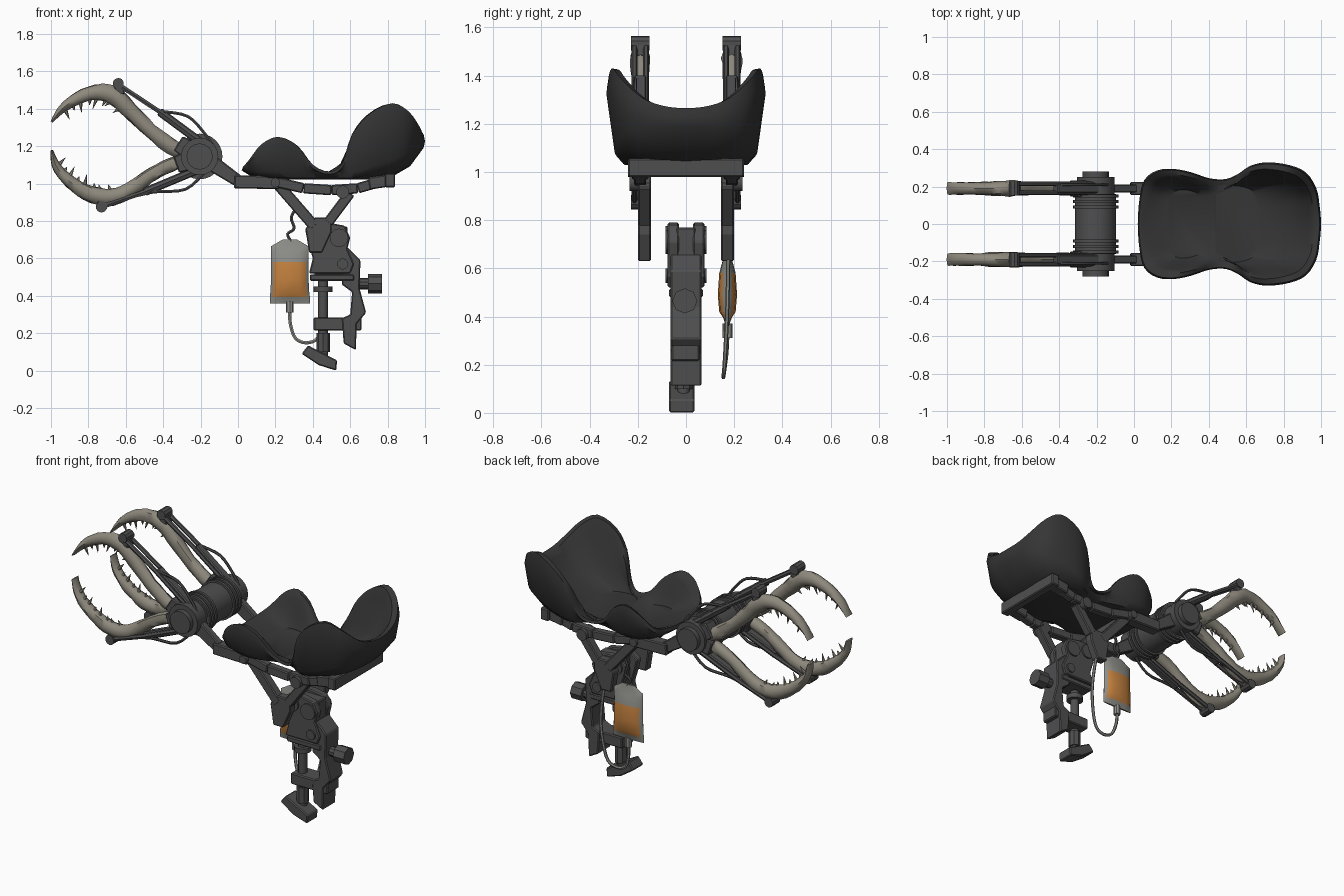
import bpy, bmesh, math, random
from mathutils import Vector, Matrix

if "Cube" in bpy.data.objects:
    bpy.data.objects.remove(bpy.data.objects["Cube"])
random.seed(4)

def material(name, c):
    m = bpy.data.materials.new(name)
    m.diffuse_color = (*c, 1)
    m.use_nodes = True
    m.node_tree.nodes["Principled BSDF"].inputs["Base Color"].default_value = m.diffuse_color
    return m

SEAT = material("seat_black", (0.036, 0.036, 0.037))
METAL = material("dark_metal", (0.078, 0.078, 0.081))
BONE = material("bone", (0.27, 0.25, 0.205))
CLEAR = material("bag_grey", (0.27, 0.27, 0.25))
FLUID = material("orange_fluid", (0.55, 0.22, 0.05))

def finish(name, bm, mats, smooth=None, bevel=0):
    bmesh.ops.recalc_face_normals(bm, faces=bm.faces)
    me = bpy.data.meshes.new(name)
    bm.to_mesh(me)
    bm.free()
    for m in mats:
        me.materials.append(m)
    if smooth:
        for p in me.polygons:
            p.use_smooth = True
        me.set_sharp_from_angle(angle=math.radians(smooth))
    ob = bpy.data.objects.new(name, me)
    bpy.context.collection.objects.link(ob)
    if bevel:
        b = ob.modifiers.new("bevel", 'BEVEL')
        b.width, b.segments = bevel, 1
    return ob

def loft(name, rings, mats, rule=None, smooth=40):
    bm = bmesh.new()
    vs = [[bm.verts.new(p) for p in r] for r in rings]
    n = len(vs[0])
    for a, b in zip(vs, vs[1:]):
        for i in range(n):
            bm.faces.new((a[i], a[(i + 1) % n], b[(i + 1) % n], b[i]))
    bm.faces.new(vs[0])
    bm.faces.new(vs[-1])
    if rule:
        for f in bm.faces:
            f.material_index = rule(f.calc_center_median())
    return finish(name, bm, mats, smooth)

def prism(name, pts, y0, y1, mat=METAL, bevel=0.006):
    bm = bmesh.new()
    a = [bm.verts.new((x, y0, z)) for x, z in pts]
    b = [bm.verts.new((x, y1, z)) for x, z in pts]
    n = len(pts)
    bm.faces.new(a)
    bm.faces.new(b)
    for i in range(n):
        bm.faces.new((a[i], a[(i + 1) % n], b[(i + 1) % n], b[i]))
    return finish(name, bm, [mat], None, bevel)

def box(name, x0, x1, z0, z1, y0, y1, mat=METAL):
    return prism(name, [(x0, z0), (x1, z0), (x1, z1), (x0, z1)], y0, y1, mat)

def bar(name, p, q, h, y, w, h2=None, mat=METAL):
    p, q = Vector(p), Vector(q)
    d = (q - p).normalized()
    n = Vector((-d.y, d.x)) / 2
    h2 = h2 or h
    return prism(name, [p + n * h, q + n * h2, q - n * h2, p - n * h], y - w / 2, y + w / 2, mat)

def cyl(name, p, q, r, r2=None, n=16, mat=METAL):
    p, q = Vector(p), Vector(q)
    M = Matrix.Translation((p + q) / 2) @ (q - p).to_track_quat('Z', 'Y').to_matrix().to_4x4()
    bm = bmesh.new()
    bmesh.ops.create_cone(bm, cap_ends=True, segments=n, radius1=r,
                          radius2=r if r2 is None else r2, depth=(q - p).length, matrix=M)
    return finish(name, bm, [mat], 35)

def spline(pts, k, closed=False):
    pts = [Vector(p) for p in pts]
    n = len(pts)
    g = (lambda i: pts[i % n]) if closed else (lambda i: pts[max(0, min(n - 1, i))])
    out = []
    for i in range(n if closed else n - 1):
        a, b, c, d = g(i - 1), g(i), g(i + 1), g(i + 2)
        for j in range(k):
            t = j / k
            out.append(0.5 * (2 * b + (c - a) * t + (2 * a - 5 * b + 4 * c - d) * t * t
                              + (3 * b - a - 3 * c + d) * t ** 3))
    return out if closed else out + [pts[-1]]

def sweep(name, pts, mat, k=3, n=8, wide=0, rough=0.0):
    # pts are (x, y, z, radius); wide is the least half-width along y
    s = spline(pts, k)
    rings = []
    for i, p in enumerate(s):
        t = (s[min(i + 1, len(s) - 1)].xyz - s[max(i - 1, 0)].xyz).normalized()
        side = (Vector((0, 1, 0)) - t * t.y).normalized()
        up = t.cross(side)
        rings.append([p.xyz + (1 + random.uniform(-rough, rough)) *
                      (side * math.cos(a) * max(p.w * 0.85, wide) + up * math.sin(a) * p.w)
                      for a in [2 * math.pi * j / n for j in range(n)]])
    return loft(name, rings, [mat], smooth=50)

# Bucket seat: half outline (x, y, rim height), mirrored and lofted through rings
half = [(0.03, 0.14, 1.10), (0.055, 0.235, 1.13), (0.12, 0.285, 1.21), (0.21, 0.295, 1.25),
        (0.31, 0.275, 1.205), (0.40, 0.245, 1.10), (0.49, 0.24, 1.065), (0.56, 0.27, 1.11),
        (0.62, 0.31, 1.27), (0.71, 0.33, 1.375), (0.83, 0.315, 1.43), (0.92, 0.275, 1.385),
        (0.975, 0.19, 1.31), (0.992, 0.1, 1.275)]
outline = spline([(0.02, 0, 1.09)] + half + [(1.0, 0, 1.265)]
                 + [(x, -y, z) for x, y, z in reversed(half)], 3, True)

def seat_ring(sx, sy, height, cx=0.47):
    return [(cx + (p.x - cx) * sx, p.y * sy, height(p)) for p in outline]

rise = lambda p: max(0, p.x - 0.65)
loft("seat", [
    seat_ring(0.62, 0.6, lambda p: 1.022),
    seat_ring(0.85, 0.8, lambda p: 1.03 + rise(p) * 0.18),
    seat_ring(0.985, 0.9, lambda p: min(1.065 + rise(p) * 0.36, p.z - 0.012)),
    seat_ring(1, 1, lambda p: p.z - 0.015 - (p.z - 1.06) * 0.12),
    seat_ring(0.985, 0.975, lambda p: p.z),
    seat_ring(0.93, 0.89, lambda p: p.z - 0.005),
    seat_ring(0.88, 0.82, lambda p: p.z - 0.01 - (p.z - 1.06) * 0.15),
    seat_ring(0.76, 0.74, lambda p: 1.06 + (p.z - 1.06) * 0.3, 0.41),
    seat_ring(0.52, 0.62, lambda p: 1.052, 0.34)], [SEAT], smooth=45)

# Frame under the seat
box("rear_cross_tube", 0.785, 0.84, 0.98, 1.055, -0.24, 0.24)
box("front_cross_tube", 0.17, 0.23, 0.98, 1.03, -0.19, 0.19)
for s, side in ((-1, "right"), (1, "left")):
    y = s * 0.19
    bar("neck_" + side, (-0.17, 1.13), (0.0, 1.015), 0.09, y, 0.045, 0.065)
    bar("front_rail_" + side, (-0.02, 1.01), (0.22, 1.005), 0.07, y, 0.07)
    cyl("rail_bolt_" + side, (0.2, y - s * 0.05, 1.005), (0.2, y + s * 0.05, 1.005), 0.025)
    path = [(0.2, 1.01), (0.35, 0.975), (0.5, 0.965), (0.64, 0.975), (0.80, 1.02)]
    for i, (a, b) in enumerate(zip(path, path[1:])):
        bar(f"side_rail_{side}_{i}", a, b, 0.055, y, 0.05)
    bar("rail_end_" + side, (0.70, 1.0), (0.83, 1.02), 0.065, y, 0.07)
    cyl("pivot_" + side, (0.56, y - s * 0.04, 0.955), (0.56, y + s * 0.045, 0.955), 0.035)
    y = s * 0.172
    bar("front_strut_" + side, (0.21, 1.0), (0.41, 0.77), 0.06, y, 0.055)
    bar("rear_strut_" + side, (0.60, 0.95), (0.48, 0.79), 0.055, y, 0.055)
    prism("strut_plate_" + side, [(0.36, 0.76), (0.41, 0.82), (0.5, 0.82), (0.5, 0.74),
                                  (0.45, 0.63), (0.38, 0.63)], y - 0.027, y + 0.027)

# Hub drum between the claws
H = Vector((-0.205, 0, 1.145))
Y = Vector((0, 1, 0))
cyl("hub_drum", H - Y * 0.16, H + Y * 0.16, 0.11, n=24)
for i in range(6):
    y = (0.09 + 0.03 * (i // 2)) * (1 if i % 2 else -1)
    cyl(f"drum_rib_{i}", H + Y * (y - 0.008), H + Y * (y + 0.008), 0.122, n=24)

# Claws: each side has an upper and a lower jaw
upper = [(-0.997, 1.33, .006), (-0.94, 1.40, .022), (-0.86, 1.455, .032), (-0.76, 1.488, .041),
         (-0.665, 1.472, .05), (-0.58, 1.395, .044), (-0.47, 1.285, .039), (-0.36, 1.2, .042),
         (-0.26, 1.15, .035)]
lower = [(-0.995, 1.18, .006), (-0.975, 1.10, .022), (-0.92, 1.03, .031), (-0.84, 0.97, .039),
         (-0.74, 0.93, .046), (-0.64, 0.935, .044), (-0.55, 0.985, .039), (-0.46, 1.05, .036),
         (-0.36, 1.10, .038), (-0.27, 1.13, .035)]
jaws = {"upper": (upper, -1, (-0.64, 1.535), [(-0.64, 1.53), (-0.42, 1.385), (-0.17, 1.2)],
                  [(-0.40, 1.385), (-0.27, 1.36), (-0.18, 1.27), (-0.12, 1.18)], (-0.32, 1.215)),
        "lower": (lower, 1, (-0.73, 0.875), [(-0.73, 0.875), (-0.5, 0.955), (-0.2, 1.08)],
                  [(-0.6, 0.92), (-0.45, 0.955), (-0.28, 0.97), (-0.17, 1.07)], (-0.33, 1.1))}
for s, side in ((-1, "right"), (1, "left")):
    y = s * 0.19
    cyl("hub_disc_" + side, H + Y * s * 0.15, H + Y * s * 0.25, 0.1, n=20)
    cyl("hub_cap_" + side, H + Y * s * 0.25, H + Y * s * 0.28, 0.07, n=16)
    for jaw, (pts, d, elbow, rod, cable, socket) in jaws.items():
        tag = jaw + "_" + side
        sweep("claw_" + tag, [(x, y, z, r) for x, z, r in pts], BONE, wide=0.033, rough=0.07)
        # teeth along the inner edge
        for i in range(1, 5):
            a, b = Vector(pts[i]), Vector(pts[i + 1])
            for f in (0.1, 0.6):
                p = a.lerp(b, f)
                t = Vector((b.x - a.x, b.y - a.y)).normalized()
                nrm = Vector((t.y, 0, -t.x))
                nrm *= math.copysign(1, nrm.z * d)
                base = Vector((p.x, y, p.y)) + nrm * p.z * 0.7
                L = 0.06 if f < 0.5 and i < 4 else 0.032
                cyl(f"tooth_{tag}_{i}_{f}", base, base + nrm * L + Vector((-0.012, 0, 0)),
                    0.012, 0.001, 6, BONE)
        # elbow joint, push rods, cable and socket
        e = Vector((elbow[0], y, elbow[1]))
        cyl("elbow_" + tag, e - Y * 0.038, e + Y * 0.038, 0.03, n=10)
        bar("elbow_link_" + tag, elbow, (elbow[0] + 0.01, elbow[1] + d * 0.06), 0.05, y, 0.06)
        for k in (-0.024, 0.024):
            sweep(f"push_rod_{tag}_{k}", [(x, y + k, z, 0.014) for x, z in rod], METAL, 1, 6)
        bar("piston_" + tag, rod[1], rod[2], 0.045, y, 0.05)
        sweep("cable_" + tag, [(x, y + s * 0.02, z, 0.009) for x, z in cable], METAL, 4, 6)
        bar("socket_" + tag, (H.x, H.z), socket, 0.12, y, 0.085, 0.09)

# Clamp leg
house = [(0.36, 0.75), (0.41, 0.79), (0.49, 0.79), (0.57, 0.775), (0.60, 0.71), (0.585, 0.65),
         (0.62, 0.57), (0.60, 0.52), (0.38, 0.52), (0.40, 0.60), (0.37, 0.70)]
for s, side in ((-1, "right"), (1, "left")):
    prism("leg_cheek_" + side, house, *sorted((s * 0.03, s * 0.076)))
    for i, (x, z, r) in enumerate(((0.43, 0.73, 0.045), (0.54, 0.71, 0.05), (0.56, 0.57, 0.03))):
        cyl(f"leg_bolt_{side}_{i}", (x, s * 0.07, z), (x, s * 0.086, z), r, n=12)
box("leg_core", 0.41, 0.585, 0.5, 0.77, -0.04, 0.04)
box("leg_plate", 0.385, 0.62, 0.48, 0.515, -0.07, 0.07)
prism("leg_column", [(0.585, 0.66), (0.655, 0.59), (0.65, 0.44), (0.685, 0.31), (0.635, 0.25),
                     (0.63, 0.11), (0.565, 0.145), (0.555, 0.28), (0.60, 0.30), (0.61, 0.42),
                     (0.555, 0.46), (0.56, 0.6)], -0.065, 0.065)
box("clamp_bracket", 0.405, 0.66, 0.215, 0.285, -0.06, 0.055)
cyl("clamp_screw", (0.455, -0.01, 0.06), (0.455, -0.01, 0.48), 0.026, n=12)
cyl("screw_collar", (0.455, -0.01, 0.42), (0.455, -0.01, 0.45), 0.05, n=12)
cyl("screw_nut", (0.455, -0.01, 0.10), (0.455, -0.01, 0.20), 0.036, n=8)
prism("clamp_foot", [(0.34, 0.09), (0.375, 0.135), (0.53, 0.055), (0.525, 0.0), (0.43, 0.03)],
      -0.07, 0.035)
cyl("knob_stem", (0.64, -0.005, 0.465), (0.70, -0.005, 0.465), 0.03, n=10)
cyl("knob", (0.695, -0.005, 0.465), (0.77, -0.005, 0.465), 0.052, n=8)

# Fluid bag: lens sections stacked in height, orange inside a grey border
def bag_ring(z, w, t):
    return [(0.277 + w * math.cos(a), 0.172 + t * math.sin(a), z)
            for a in [2 * math.pi * j / 12 for j in range(12)]]
loft("fluid_bag", [bag_ring(*r) for r in ((0.36, 0.107, 0.006), (0.395, 0.107, 0.018),
     (0.42, 0.104, 0.034), (0.49, 0.1, 0.04), (0.58, 0.1, 0.034), (0.64, 0.1, 0.018),
     (0.665, 0.1, 0.01), (0.70, 0.04, 0.006))], [CLEAR, FLUID],
     lambda c: 1 if 0.395 < c.z < 0.58 and abs(c.x - 0.277) < 0.09 else 0)
cyl("bag_nozzle", (0.277, 0.172, 0.31), (0.277, 0.172, 0.37), 0.02, n=8, mat=CLEAR)
sweep("bag_hook", [(0.285, 0.172, 0.69, 0.009), (0.265, 0.172, 0.73, 0.009), (0.30, 0.172, 0.76, 0.009),
                   (0.285, 0.172, 0.82, 0.009), (0.32, 0.172, 0.88, 0.009)], METAL, 4, 6)
sweep("feed_tube", [(0.277, 0.172, 0.33, 0.01), (0.28, 0.168, 0.25, 0.01), (0.31, 0.158, 0.17, 0.01),
                    (0.38, 0.155, 0.15, 0.01), (0.44, 0.16, 0.20, 0.01), (0.47, 0.17, 0.40, 0.01),
                    (0.45, 0.175, 0.6, 0.01), (0.42, 0.175, 0.7, 0.01)], CLEAR, 4, 6)
